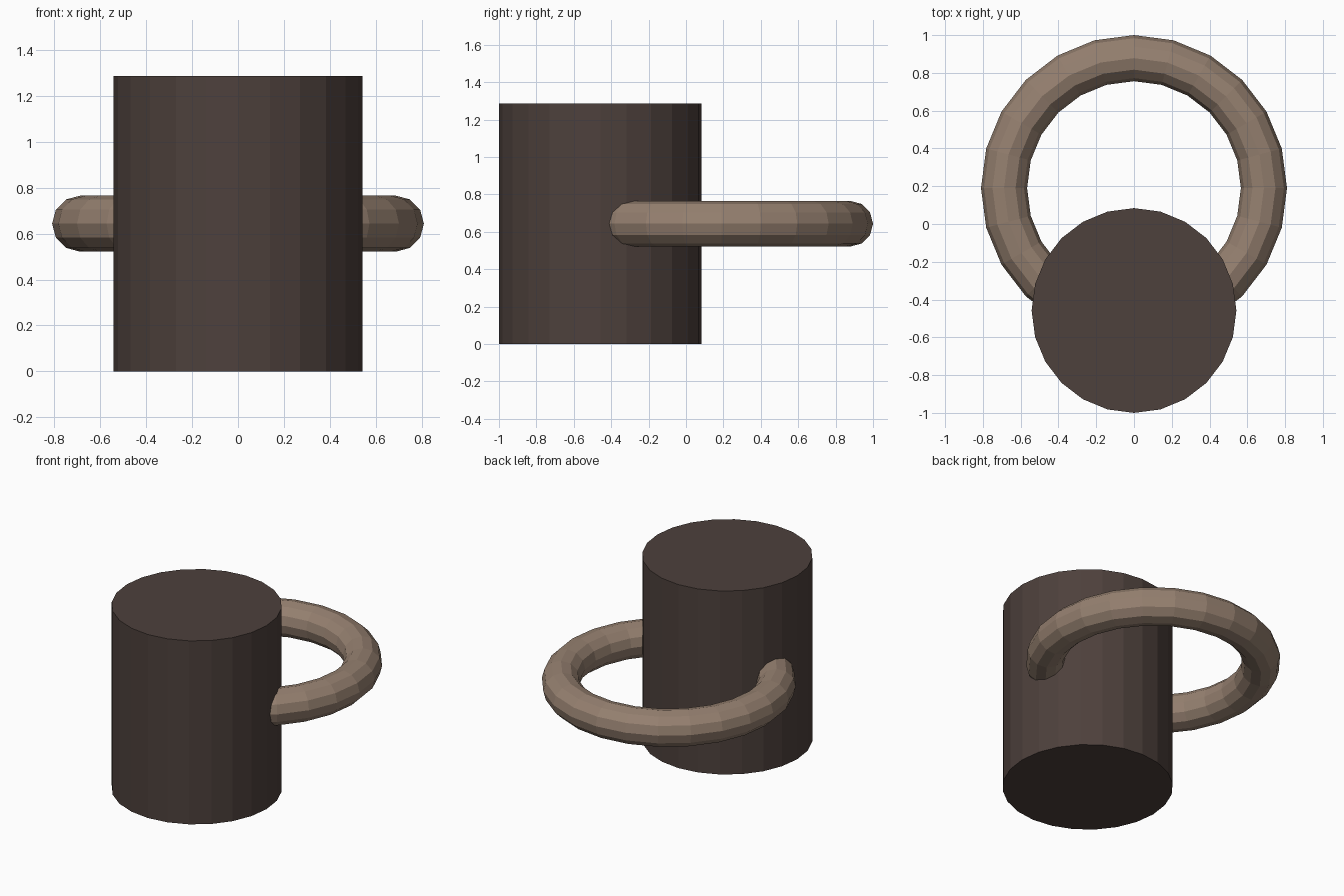
import bpy

if "Cube" in bpy.data.objects:
    bpy.data.objects.remove(bpy.data.objects["Cube"])


def paint(obj, name, color):
    mat = bpy.data.materials.new(name)
    mat.diffuse_color = color
    mat.use_nodes = True
    mat.node_tree.nodes["Principled BSDF"].inputs["Base Color"].default_value = mat.diffuse_color
    obj.data.materials.append(mat)


# Solid 24-sided body
R, H = 0.542, 1.287
bpy.ops.mesh.primitive_cylinder_add(vertices=24, radius=R, depth=H,
                                    location=(0, -1 + R, H / 2))
body = bpy.context.object
body.name = "mug_body"
paint(body, "dark_brown", (0.075, 0.052, 0.045, 1))

# Horizontal ring handle, running through the body
MAJOR, MINOR = 0.688, 0.122
bpy.ops.mesh.primitive_torus_add(major_segments=24, minor_segments=12,
                                 major_radius=MAJOR, minor_radius=MINOR,
                                 location=(0, 1 - MAJOR - MINOR, H / 2))
ring = bpy.context.object
ring.name = "ring_handle"
paint(ring, "tan_brown", (0.30, 0.215, 0.16, 1))

# Flat facets on both parts
for obj in (body, ring):
    for poly in obj.data.polygons:
        poly.use_smooth = False
